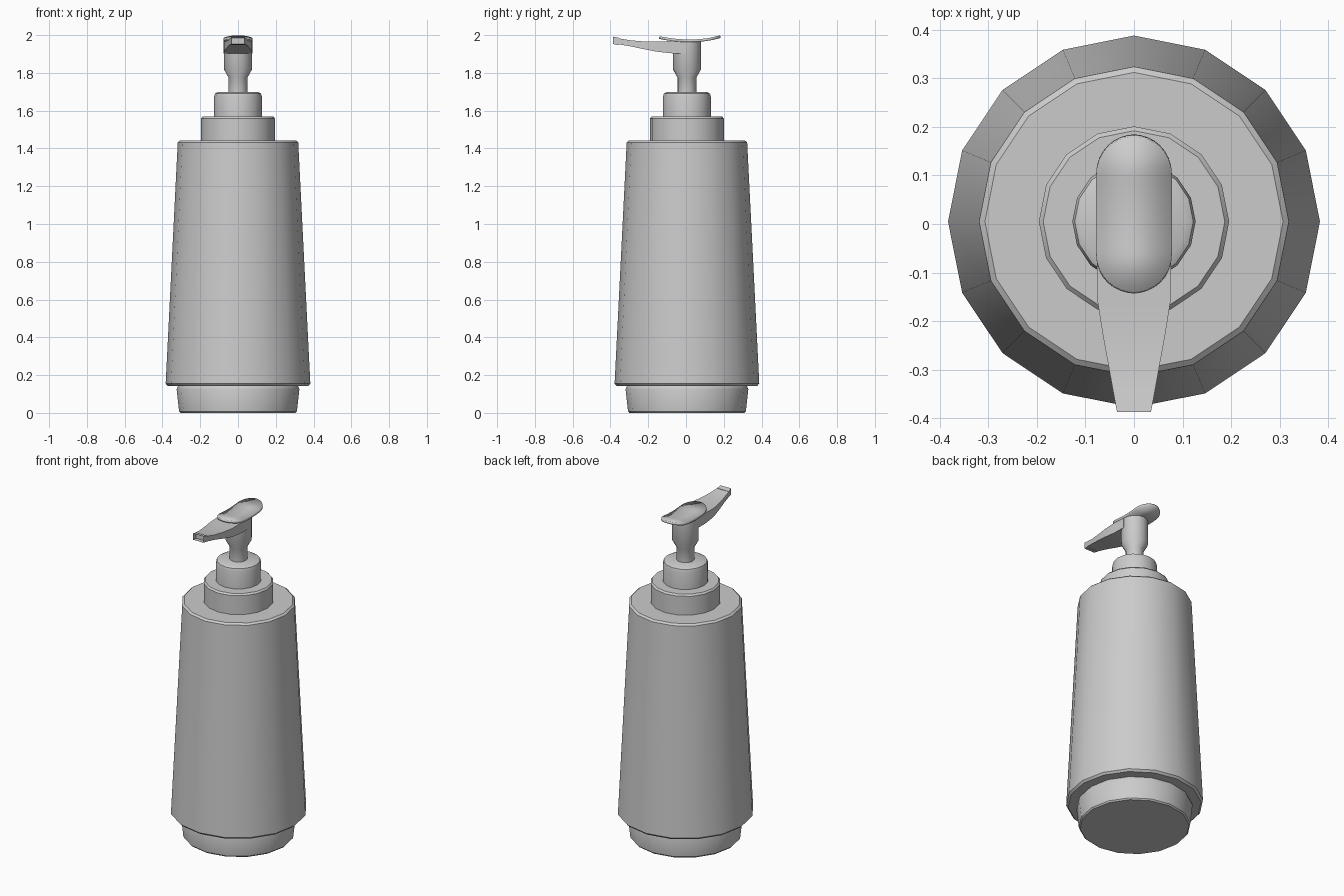
import bpy, bmesh, math

cube = bpy.data.objects.get("Cube")
if cube:
    bpy.data.objects.remove(cube, do_unlink=True)

grey = bpy.data.materials.new("plain grey")
grey.use_nodes = True
colour = (0.6, 0.6, 0.6, 1)
grey.diffuse_color = colour
grey.node_tree.nodes["Principled BSDF"].inputs["Base Color"].default_value = colour

AXIS_Y = 0.005
SIDES = 16


def finish(bm, name):
    bmesh.ops.recalc_face_normals(bm, faces=bm.faces)
    mesh = bpy.data.meshes.new(name)
    bm.to_mesh(mesh)
    bm.free()
    mesh.materials.append(grey)
    obj = bpy.data.objects.new(name, mesh)
    bpy.context.collection.objects.link(obj)
    bpy.ops.object.select_all(action="DESELECT")
    bpy.context.view_layer.objects.active = obj
    obj.select_set(True)
    bpy.ops.object.shade_smooth_by_angle(angle=math.radians(30))
    return obj


def loft(bm, rings):
    """Skin closed rings of points and cap both ends."""
    loops = [[bm.verts.new(p) for p in ring] for ring in rings]
    for a, b in zip(loops, loops[1:]):
        for i in range(len(a)):
            j = (i + 1) % len(a)
            bm.faces.new((a[i], a[j], b[j], b[i]))
    bm.faces.new(loops[0])
    return bm.faces.new(loops[-1])


def lathe(name, profile):
    angles = [math.tau * i / SIDES for i in range(SIDES)]
    bm = bmesh.new()
    loft(bm, [[(r * math.cos(a), AXIS_Y + r * math.sin(a), z) for a in angles]
              for r, z in profile])
    return finish(bm, name)


# Bottle, from the foot up to the pump neck: (radius, height)
lathe("foot", [(0.305, 0), (0.312, 0.008), (0.325, 0.125), (0.32, 0.138), (0.31, 0.15)])
lathe("bottle_body", [(0.372, 0.143), (0.383, 0.155), (0.319, 1.432), (0.307, 1.442)])
lathe("collar", [(0.196, 1.43), (0.196, 1.558), (0.187, 1.568)])
lathe("cap", [(0.127, 1.56), (0.127, 1.672), (0.122, 1.69), (0.107, 1.698)])
lathe("pump_stem", [(0.05, 1.69), (0.05, 1.775), (0.075, 1.82), (0.075, 1.972)])

# Curved tapering spout: (y, half width, bottom, top)
stations = [(0.0, 0.075, 1.903, 1.968), (-0.08, 0.076, 1.904, 1.968),
            (-0.16, 0.075, 1.913, 1.966), (-0.23, 0.064, 1.927, 1.967),
            (-0.3, 0.051, 1.942, 1.973), (-0.35, 0.042, 1.95, 1.982),
            (-0.387, 0.035, 1.953, 1.992)]
bm = bmesh.new()
tip = loft(bm, [[(-w, y, lo), (w, y, lo), (w, y, hi), (-w, y, hi)]
                for y, w, lo, hi in stations])
# Recessed nozzle opening
bmesh.ops.inset_region(bm, faces=[tip], thickness=0.009)
bmesh.ops.translate(bm, verts=tip.verts, vec=(0, 0.03, -0.006))
finish(bm, "spout")

# Dished thumb plate with rounded ends
HALF, RADIUS, MID = 0.16, 0.078, 0.02
bm = bmesh.new()
rows = []
STEPS = 24
for i in range(STEPS + 1):
    d = -HALF * math.cos(math.pi * i / STEPS)
    over = max(0, abs(d) - (HALF - RADIUS)) / RADIUS
    w = max(0.004, RADIUS * math.sqrt(max(0, 1 - over * over)))
    t = d / HALF
    z = 1.977 + 0.017 * t * t + 0.005 * max(0, t) ** 3
    rows.append([bm.verts.new((x, MID + d, z)) for x in (-w, w)])
for a, b in zip(rows, rows[1:]):
    bm.faces.new((a[0], a[1], b[1], b[0]))
plate = finish(bm, "thumb_plate")
thick = plate.modifiers.new("thickness", "SOLIDIFY")
thick.thickness = 0.014
thick.offset = -1 if plate.data.polygons[0].normal.z > 0 else 1
